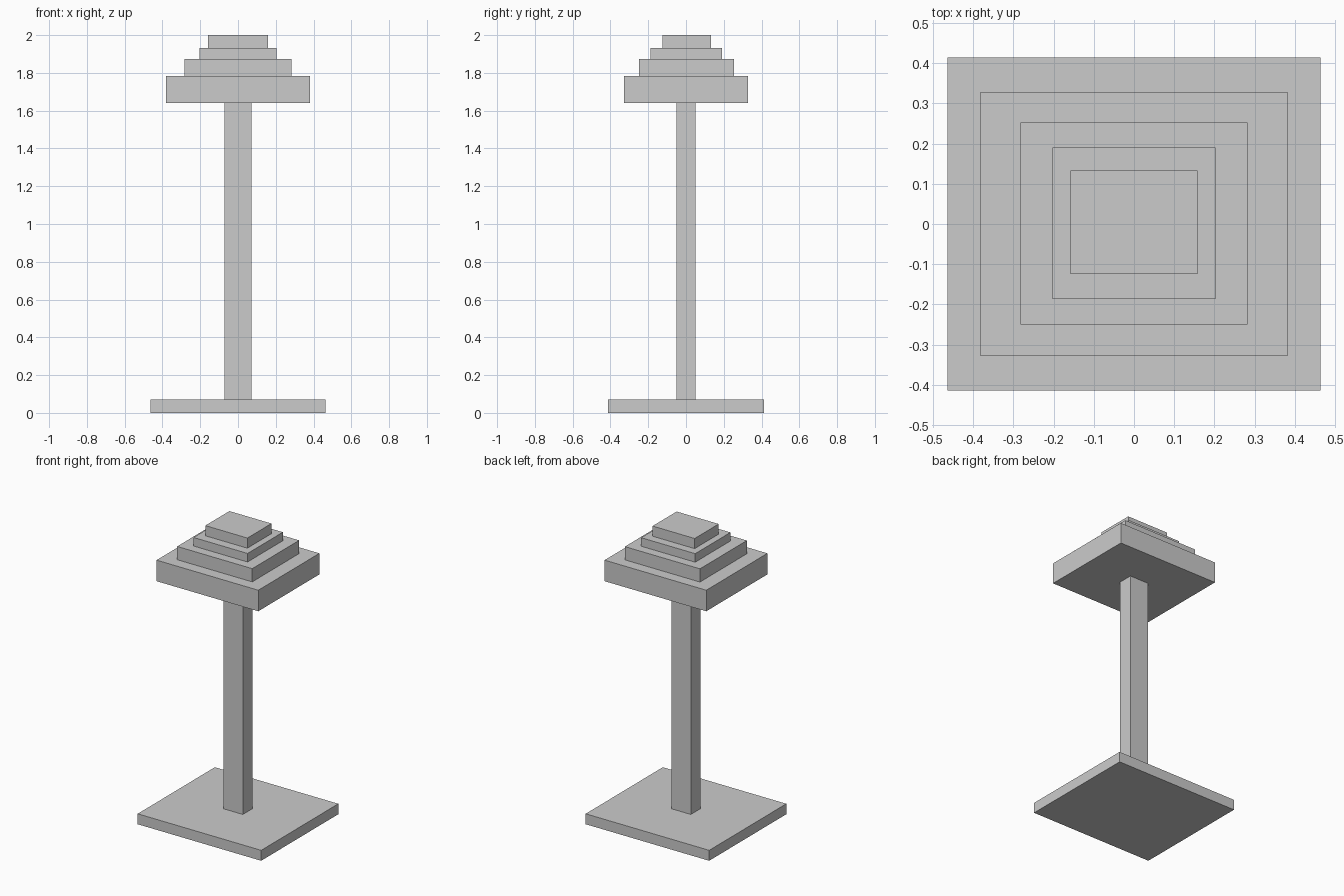
import bpy
import bmesh
from mathutils import Vector

if "Cube" in bpy.data.objects:
    bpy.data.objects.remove(bpy.data.objects["Cube"])


def box(name, x, y, z):
    """Flat-faced box from (min, max) ranges along each axis."""
    lo, hi = Vector((x[0], y[0], z[0])), Vector((x[1], y[1], z[1]))
    bm = bmesh.new()
    bmesh.ops.create_cube(bm, size=1)
    for v in bm.verts:
        v.co = (lo + hi) / 2 + v.co * (hi - lo)
    mesh = bpy.data.meshes.new(name)
    bm.to_mesh(mesh)
    bm.free()
    obj = bpy.data.objects.new(name, mesh)
    bpy.context.collection.objects.link(obj)
    return obj


# Foot plate and post
box("base_plate", (-0.464, 0.464), (-0.414, 0.414), (0, 0.071))
box("post", (-0.072, 0.072), (-0.051, 0.051), (0.071, 1.64))

# Stepped top: half width, y range, upper height
tiers = [
    (0.382, (-0.328, 0.328), 1.783),
    (0.282, (-0.250, 0.253), 1.873),
    (0.203, (-0.187, 0.191), 1.931),
    (0.158, (-0.125, 0.133), 2.0),
]
bottom = 1.64
for i, (half, y, top) in enumerate(tiers, 1):
    box(f"top_tier_{i}", (-half, half), y, (bottom, top))
    bottom = top
